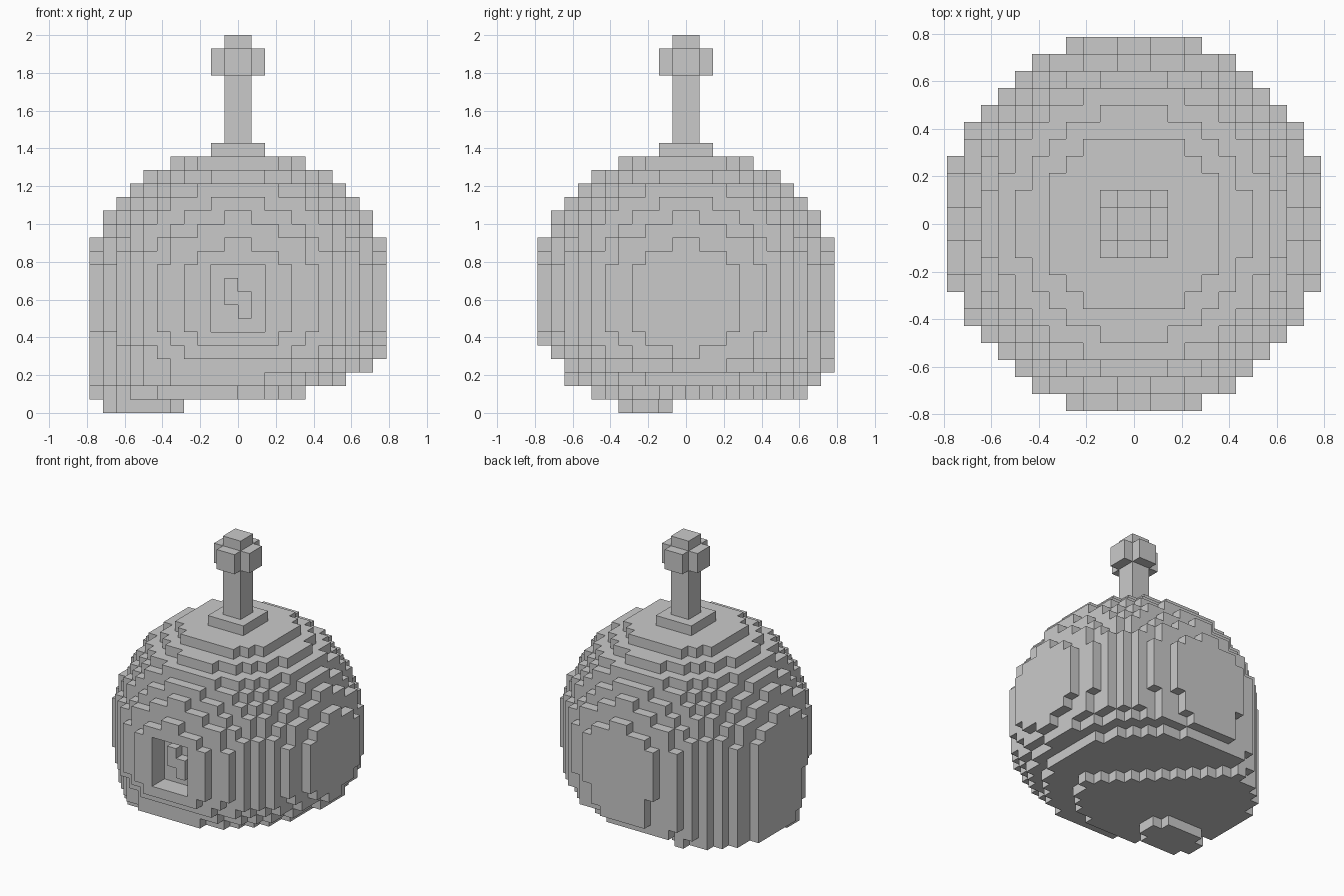
import bpy, bmesh
from mathutils import Vector

UNIT = 2 / 28          # edge length of one block
RADIUS_SQ = 127        # ball radius squared, in blocks
MID = 8                # block layer at the ball's middle
TOP = 20               # first layer above the ball

cube = bpy.data.objects.get("Cube")
if cube:
    bpy.data.objects.remove(cube, do_unlink=True)

grey = bpy.data.materials.new("plain_grey")
grey.use_nodes = True
colour = (0.59, 0.59, 0.59, 1)
grey.diffuse_color = colour
grey.node_tree.nodes["Principled BSDF"].inputs["Base Color"].default_value = colour


def block_object(name, cells):
    """Skin a set of block cells with their outward faces."""
    bm = bmesh.new()
    verts = {}

    def corner(p):
        key = tuple(round(c) for c in p)
        if key not in verts:
            verts[key] = bm.verts.new(Vector(key) * UNIT)
        return verts[key]

    for cell in cells:
        for axis in range(3):
            for side in (0, 1):
                near = list(cell)
                near[axis] += 2 * side - 1
                if tuple(near) in cells:
                    continue
                base = Vector(cell)
                base[axis] += side
                u, v = Vector((0, 0, 0)), Vector((0, 0, 0))
                u[(axis + 1) % 3] = 1
                v[(axis + 2) % 3] = 1
                loop = [base, base + u, base + u + v, base + v]
                if not side:
                    loop.reverse()
                bm.faces.new([corner(p) for p in loop])
    mesh = bpy.data.meshes.new(name)
    bm.to_mesh(mesh)
    bm.free()
    mesh.materials.append(grey)
    obj = bpy.data.objects.new(name, mesh)
    bpy.context.collection.objects.link(obj)
    return obj


def box(x0, x1, y0, y1, z0, z1):
    return {(x, y, z) for x in range(x0, x1)
            for y in range(y0, y1) for z in range(z0, z1)}


def disc(cx, cy, radius_sq):
    """Columns of the ball's plan that lie within a circle."""
    cells = set()
    for i in range(-11, 11):
        for j in range(-11, 11):
            x, y = i + 0.5, j + 0.5
            if (x * x + y * y <= RADIUS_SQ
                    and (x - cx) ** 2 + (y - cy) ** 2 <= radius_sq):
                cells.add((i, j))
    return cells


# Worn underside: off-centre discs, the lowest cut off diagonally
layers = {
    1: {(i, j) for i, j in disc(-3, 1, 63) if i + j <= 2},
    2: disc(-1.5, 0.5, 90),
    3: disc(-0.5, 0.7, 104),
    4: disc(0, 0.3, 111),
}
# Regular ball layers above it
for z in range(5, TOP):
    layers[z] = disc(0, 0, RADIUS_SQ - (z - MID) ** 2)
# Walls rise straight from the underside to the middle
for z in range(2, MID):
    layers[z] |= layers[z - 1]
ball = {(i, j, z) for z, plan in layers.items() for i, j in plan}

# Window recess in the front, with a stepped raised mark inside
ball -= box(-2, 2, -11, -9, 6, 11)
ball |= box(-1, 0, -10, -9, 8, 10) | box(0, 1, -10, -9, 7, 9)
block_object("ball_body", ball)

# Low rounded foot under the ball
block_object("foot", box(-10, -4, -4, -2, 0, 1) | box(-9, -5, -5, -1, 0, 1))

# Stalk and the cross-shaped knob on it
block_object("stalk", box(-1, 1, -1, 1, 20, 25))
knob = box(-2, 2, -1, 1, 25, 27) | box(-1, 1, -2, 2, 25, 27)
block_object("knob", knob | box(-1, 1, -1, 1, 27, 28))
